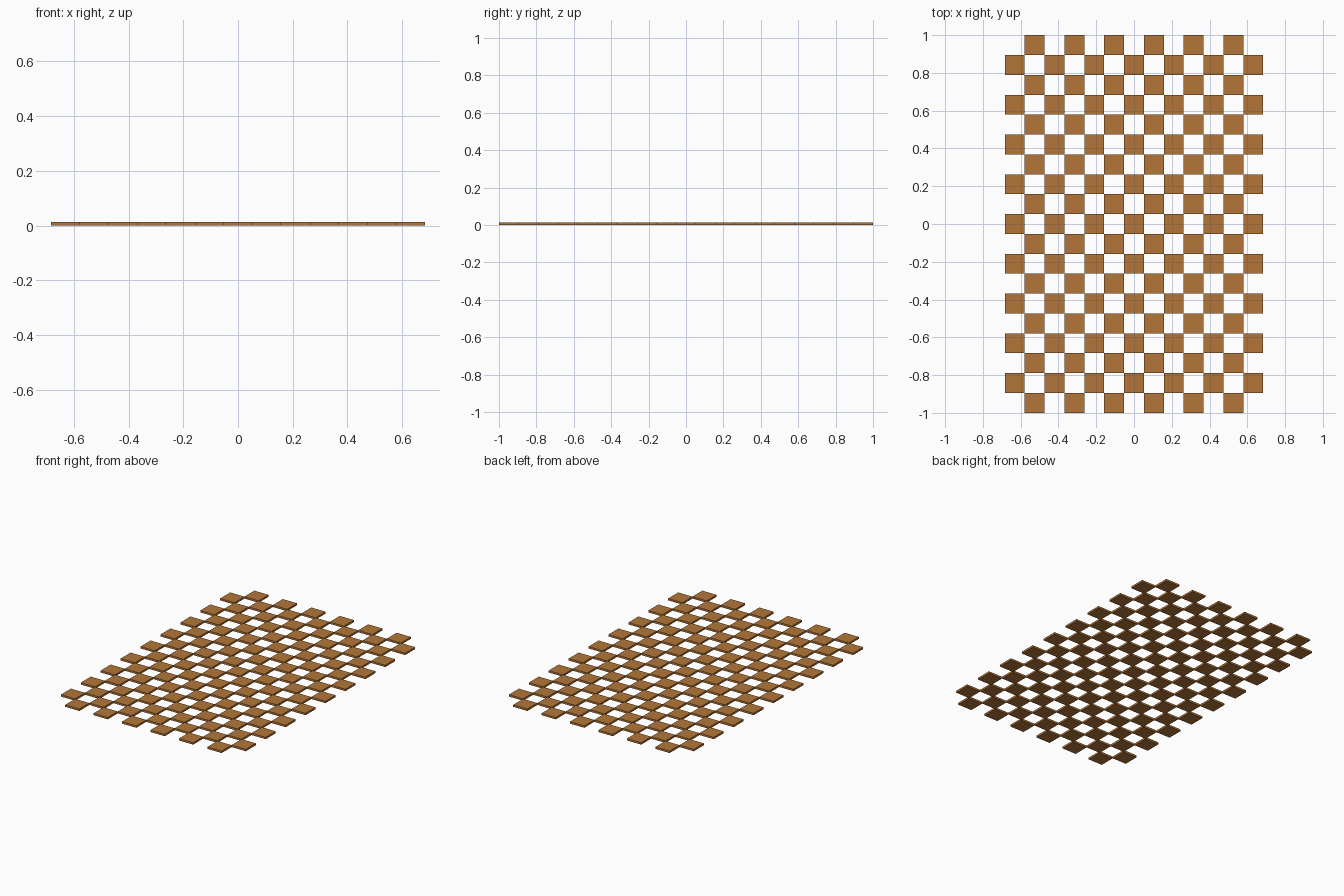
import bpy, bmesh
from mathutils import Matrix, Vector

if "Cube" in bpy.data.objects:
    bpy.data.objects.remove(bpy.data.objects["Cube"])

COLS, ROWS = 13, 19
PITCH = 2 / ROWS      # tiles meet corner to corner
THICK = 0.013

# wooden tiles in a checkerboard layout
bm = bmesh.new()
for r in range(ROWS):
    for c in range(COLS):
        if (r + c) % 2 == 0:
            continue
        pos = Vector(((c - (COLS - 1) / 2) * PITCH, (r - (ROWS - 1) / 2) * PITCH, THICK / 2))
        bmesh.ops.create_cube(bm, size=1, matrix=Matrix.Translation(pos) @ Matrix.Diagonal((PITCH, PITCH, THICK, 1)))

mesh = bpy.data.meshes.new("checker_tiles")
bm.to_mesh(mesh)
bm.free()
tiles = bpy.data.objects.new("checker_tiles", mesh)
bpy.context.collection.objects.link(tiles)

# warm brown wood
wood = bpy.data.materials.new("brown_wood")
wood.diffuse_color = (0.45, 0.18, 0.04, 1)
wood.use_nodes = True
wood.node_tree.nodes["Principled BSDF"].inputs["Base Color"].default_value = wood.diffuse_color
mesh.materials.append(wood)
